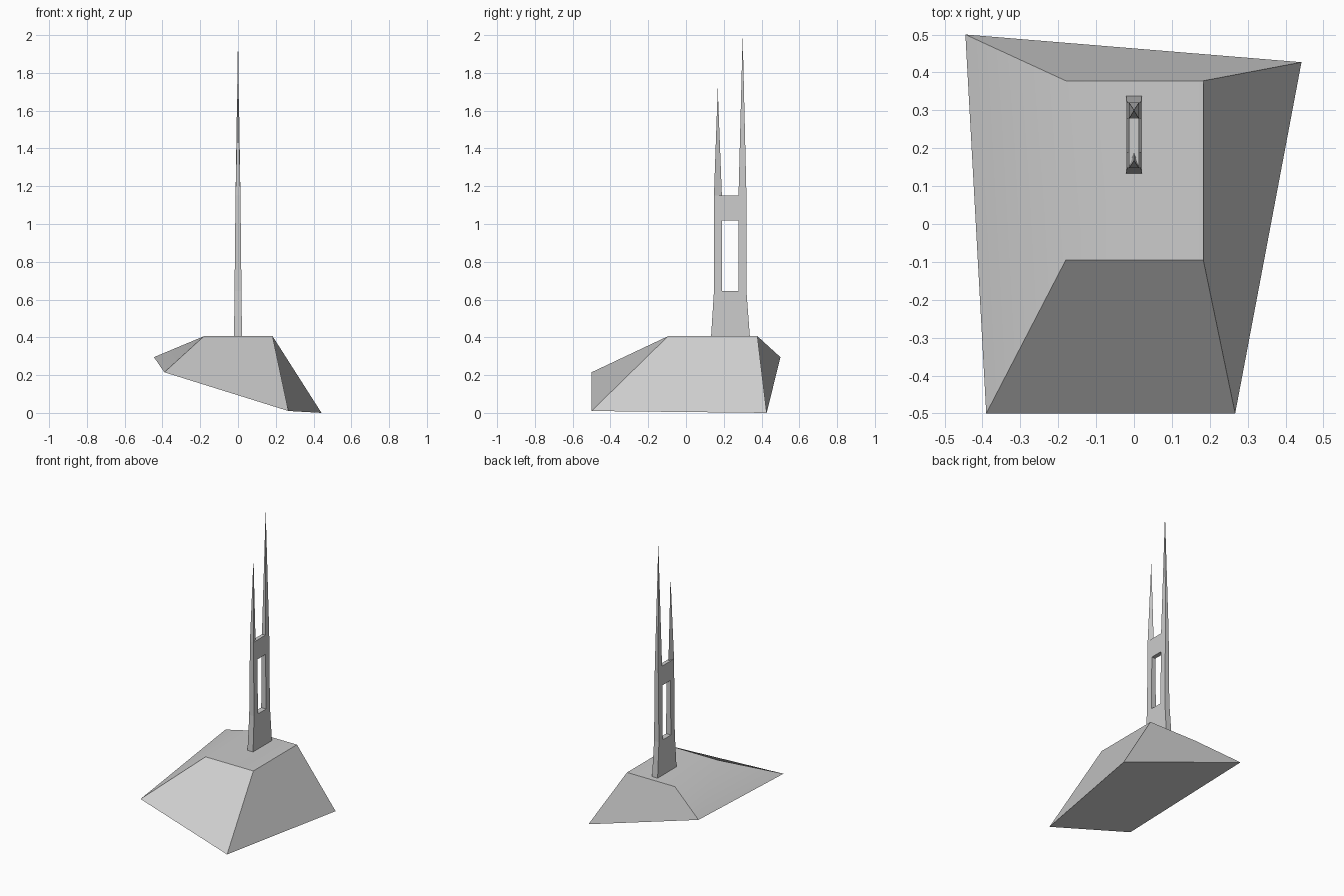
import bpy, bmesh, math

cube = bpy.data.objects.get("Cube")
if cube:
    bpy.data.objects.remove(cube, do_unlink=True)

stone = bpy.data.materials.new("grey stone")
stone.use_nodes = True
GREY = (0.6, 0.6, 0.6, 1)
stone.diffuse_color = GREY
stone.node_tree.nodes["Principled BSDF"].inputs["Base Color"].default_value = GREY


def loft(name, low, high):
    """Closed solid between two loops; a single top point makes a spike."""
    bm = bmesh.new()
    a = [bm.verts.new(p) for p in low]
    b = [bm.verts.new(p) for p in high]
    n = len(a)
    bm.faces.new(a[::-1])
    if len(b) > 1:
        bm.faces.new(b)
    for i in range(n):
        j = (i + 1) % n
        if len(b) > 1:
            bm.faces.new((a[i], a[j], b[j], b[i]))
        else:
            bm.faces.new((a[i], a[j], b[0]))
    bmesh.ops.recalc_face_normals(bm, faces=bm.faces)
    mesh = bpy.data.meshes.new(name)
    bm.to_mesh(mesh)
    bm.free()
    obj = bpy.data.objects.new(name, mesh)
    bpy.context.collection.objects.link(obj)
    mesh.materials.append(stone)
    bpy.ops.object.select_all(action="DESELECT")
    obj.select_set(True)
    bpy.context.view_layer.objects.active = obj
    bpy.ops.object.shade_smooth_by_angle(angle=math.radians(33))
    return obj


BASE_TOP, BLOCK_TOP, BEAM_LOW, BEAM_TOP = 0.406, 0.645, 1.018, 1.15
FRONT, BACK = (0.148, 0.19), (0.278, 0.32)


def half_width(z):
    """The whole tower narrows evenly towards the top of its beam."""
    return 0.021 - 0.008 * (z - BASE_TOP) / (BEAM_TOP - BASE_TOP)


def section(y0, y1, z):
    w = half_width(z)
    return [(-w, y0, z), (w, y0, z), (w, y1, z), (-w, y1, z)]


# Skewed rock base with a level top
loft("base",
     [(-0.39, -0.5, 0.215), (0.267, -0.5, 0.01), (0.442, 0.427, 0), (-0.445, 0.5, 0.295)],
     [(-0.18, -0.095, BASE_TOP), (0.183, -0.095, BASE_TOP),
      (0.183, 0.378, BASE_TOP), (-0.18, 0.378, BASE_TOP)])

# Tower foot, legs and cross beam
loft("tower_foot", section(0.133, 0.338, BASE_TOP), section(FRONT[0], BACK[1], BLOCK_TOP))
for name, span in (("front_leg", FRONT), ("back_leg", BACK)):
    loft(name, section(*span, BLOCK_TOP), section(*span, BEAM_LOW))
loft("cross_beam", section(FRONT[0], BACK[1], BEAM_LOW), section(FRONT[0], BACK[1], BEAM_TOP))

# Three-sided front spire and four-sided taller back spire
w = half_width(BEAM_TOP)
loft("front_spire",
     [(-w, FRONT[0], BEAM_TOP), (w, FRONT[0], BEAM_TOP), (0, FRONT[1], BEAM_TOP)],
     [(0, 0.168, 1.72)])
loft("back_spire", section(*BACK, BEAM_TOP), [(0, 0.3, 2.0)])
